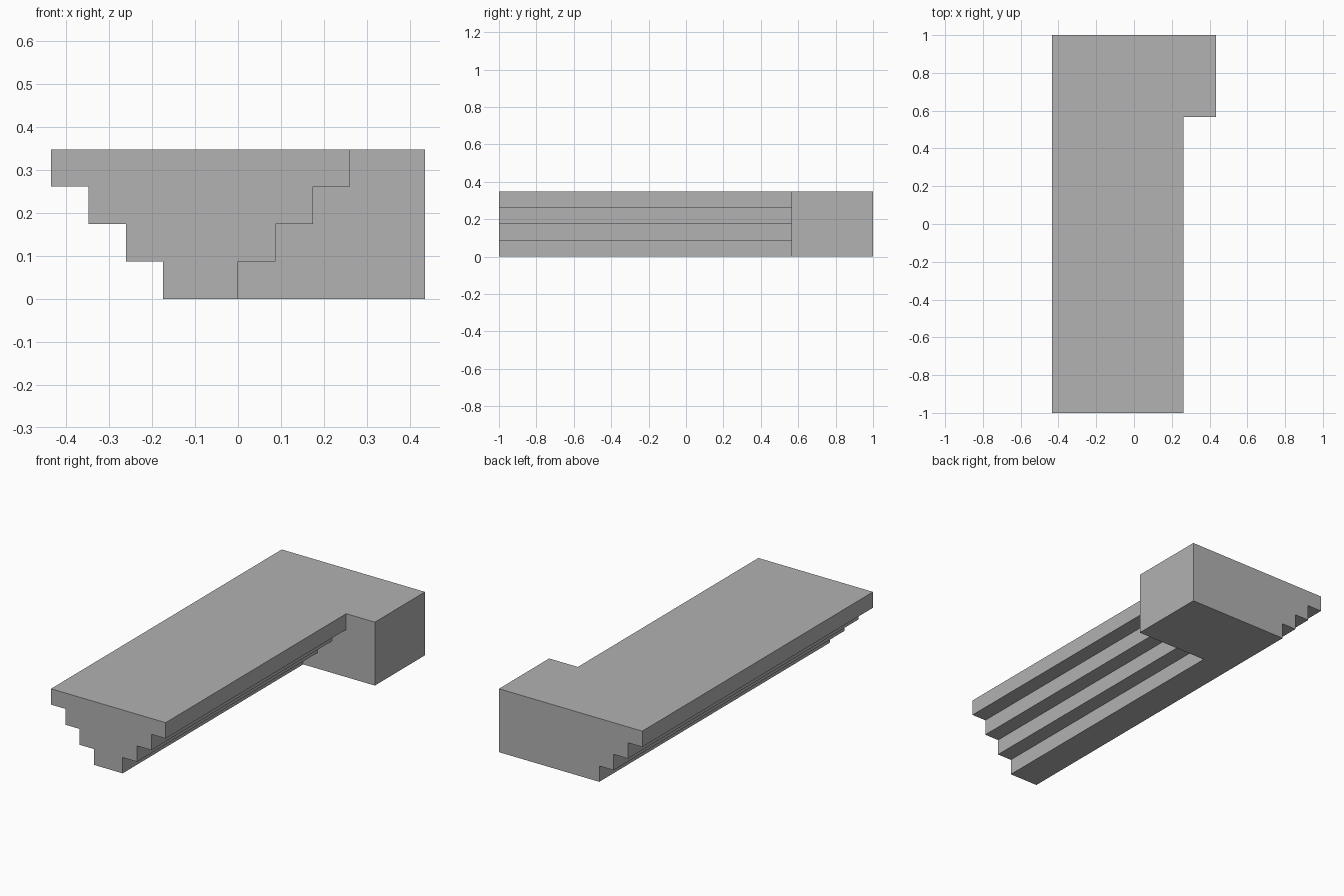
import bpy
import bmesh

# Remove the default object
cube = bpy.data.objects.get("Cube")
if cube:
    bpy.data.objects.remove(cube, do_unlink=True)

# Sizes, built on one step unit
STEP = 2 / 23
STEPS = 4
FRONT, BACK = -1.0, 1.0
BLOCK_FRONT = BACK - 5 * STEP
BLOCK_SIDE = 5 * STEP
TOP = STEPS * STEP

# Plain grey material
grey = bpy.data.materials.new("plain_grey")
grey.use_nodes = True
colour = (0.445, 0.445, 0.445, 1)
grey.diffuse_color = colour
grey.node_tree.nodes["Principled BSDF"].inputs["Base Color"].default_value = colour


def stair_profile(start, direction):
    """Stepped edge from the ground up, as (x, z) points."""
    points = []
    for i in range(STEPS):
        x = start + direction * i * STEP
        points += [(x, i * STEP), (x, (i + 1) * STEP)]
    return points


bm = bmesh.new()


def add_face(points):
    bm.faces.new([bm.verts.new(p) for p in points])


def add_section(profile, y):
    add_face([(x, y, z) for x, z in profile])


def sweep(profile, y0, y1):
    for (xa, za), (xb, zb) in zip(profile, profile[1:]):
        add_face([(xa, y0, za), (xb, y0, zb), (xb, y1, zb), (xa, y1, za)])


right_steps = stair_profile(-2 * STEP, -1)
left_steps = stair_profile(0, 1)
block_edge = [(BLOCK_SIDE, 0), (BLOCK_SIDE, TOP)]

# Stepped sides and the block's outer side
sweep(right_steps, FRONT, BACK)
sweep(left_steps, FRONT, BLOCK_FRONT)
sweep(block_edge, BLOCK_FRONT, BACK)

# Front end, back end and the block's front
add_section(right_steps + left_steps[::-1], FRONT)
add_section(right_steps + block_edge[::-1], BACK)
add_section(left_steps + block_edge[::-1], BLOCK_FRONT)

# L-shaped underside and top
for end, z in ((0, 0), (-1, TOP)):
    outer, inner = right_steps[end][0], left_steps[end][0]
    add_face([(outer, FRONT, z), (inner, FRONT, z), (inner, BLOCK_FRONT, z),
              (BLOCK_SIDE, BLOCK_FRONT, z), (BLOCK_SIDE, BACK, z), (outer, BACK, z)])

bmesh.ops.remove_doubles(bm, verts=bm.verts[:], dist=0.0001)
bmesh.ops.recalc_face_normals(bm, faces=bm.faces[:])

mesh = bpy.data.meshes.new("stepped_cornice")
bm.to_mesh(mesh)
bm.free()
mesh.materials.append(grey)
cornice = bpy.data.objects.new("stepped_cornice", mesh)
bpy.context.collection.objects.link(cornice)
